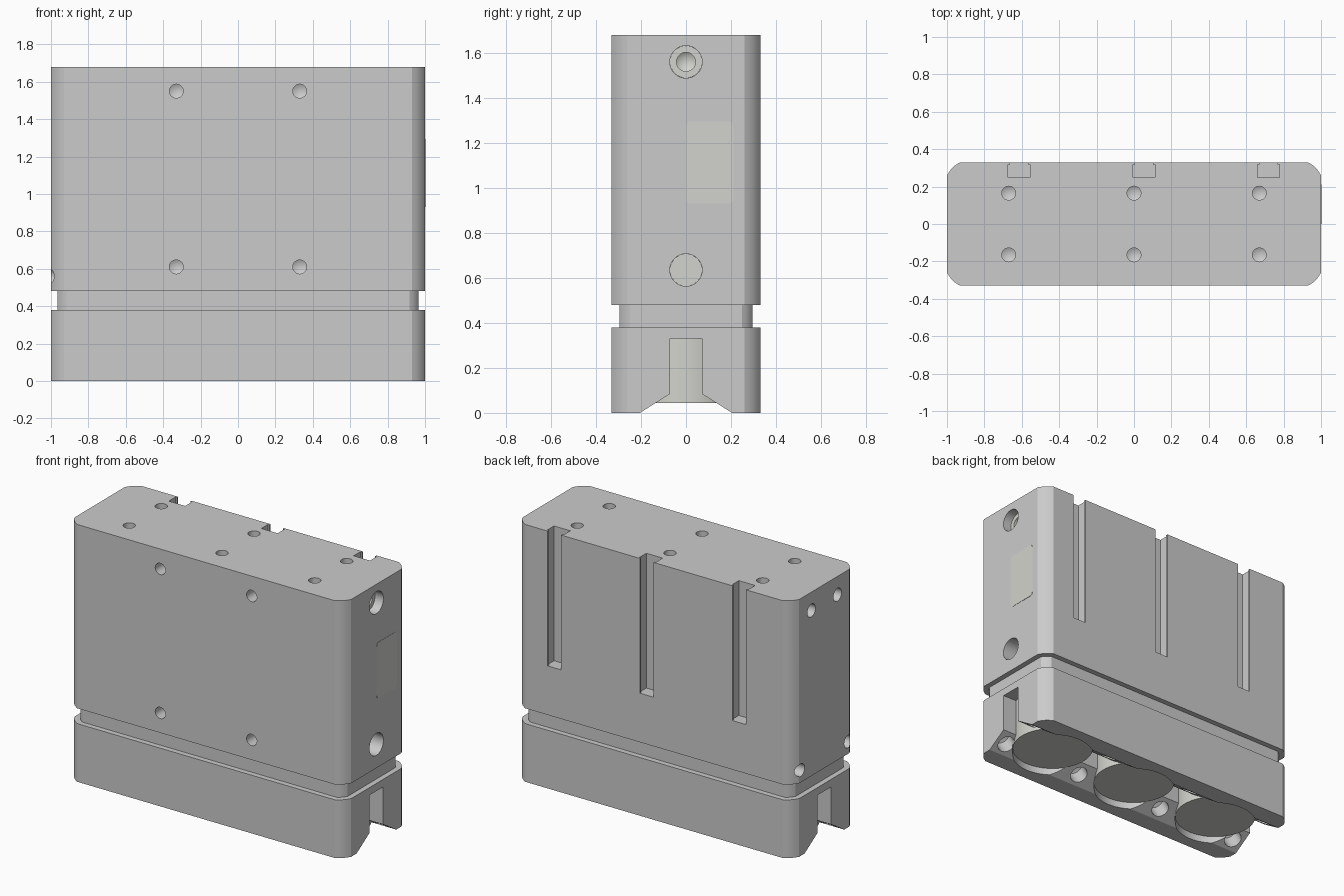
import bpy, bmesh
from math import radians, cos, sin, pi
from mathutils import Matrix, Vector

old = bpy.data.objects.get("Cube")
if old:
    bpy.data.objects.remove(old, do_unlink=True)


def finish(name, bm):
    bmesh.ops.recalc_face_normals(bm, faces=bm.faces)
    mesh = bpy.data.meshes.new(name)
    bm.to_mesh(mesh)
    bm.free()
    obj = bpy.data.objects.new(name, mesh)
    bpy.context.collection.objects.link(obj)
    return obj


def extrude(name, outline, start, end, axis="z"):
    """Prism from a 2D outline, pushed along z (xy outline) or x (yz outline)."""
    bm = bmesh.new()
    place = (lambda u, v: (u, v, start)) if axis == "z" else (lambda u, v: (start, u, v))
    face = bm.faces.new([bm.verts.new(place(u, v)) for u, v in outline])
    grown = bmesh.ops.extrude_face_region(bm, geom=[face])["geom"]
    step = Vector((0, 0, end - start)) if axis == "z" else Vector((end - start, 0, 0))
    bmesh.ops.translate(bm, vec=step, verts=[g for g in grown if isinstance(g, bmesh.types.BMVert)])
    return finish(name, bm)


def drill(name, mouth, direction, radius, depth, tip=0.0, lead=0.1, sides=32):
    """Cylinder entering the surface at mouth, with an optional conical tip."""
    d = Vector(direction).normalized()
    bm = bmesh.new()
    bmesh.ops.create_cone(bm, cap_ends=True, segments=sides, radius1=radius, radius2=radius,
                          depth=depth + lead)
    if tip:
        end = max(bm.faces, key=lambda f: f.calc_center_median().z)
        center = bmesh.ops.poke(bm, faces=[end])["verts"][0]
        center.co.z += tip
    middle = Vector(mouth) + d * (depth - lead) / 2
    turn = d.to_track_quat("Z", "Y").to_matrix().to_4x4()
    bmesh.ops.transform(bm, matrix=Matrix.Translation(middle) @ turn, verts=bm.verts)
    return finish(name, bm)


def cut(target, cutters):
    bpy.context.view_layer.objects.active = target
    for cutter in cutters:
        cutter.hide_render = True
        mod = target.modifiers.new("cut", "BOOLEAN")
        mod.object, mod.operation, mod.solver = cutter, "DIFFERENCE", "EXACT"
        bpy.ops.object.modifier_apply(modifier=mod.name)
        bpy.data.objects.remove(cutter, do_unlink=True)


def smooth(obj):
    bpy.ops.object.select_all(action="DESELECT")
    obj.select_set(True)
    bpy.context.view_layer.objects.active = obj
    bpy.ops.object.shade_smooth_by_angle(angle=radians(22))


def block_outline(hx, hy, c, bulge=0.008, steps=6):
    """Rectangle whose corners are replaced by shallow arcs."""
    corner = []
    for i in range(steps + 1):
        t = i / steps
        out = bulge * sin(pi * t) * 0.707
        corner.append((hx - c * t + out, hy - c * (1 - t) + out))
    pts = list(corner)
    pts += [(-x, y) for x, y in reversed(corner)]
    pts += [(-x, -y) for x, y in corner]
    pts += [(x, -y) for x, y in reversed(corner)]
    return pts


def rounded_rect(u0, u1, v0, v1, r, steps=5):
    centers = [(u1 - r, v1 - r), (u0 + r, v1 - r), (u0 + r, v0 + r), (u1 - r, v0 + r)]
    return [(u + r * cos(pi / 2 * (q + i / steps)), v + r * sin(pi / 2 * (q + i / steps)))
            for q, (u, v) in enumerate(centers) for i in range(steps + 1)]


HX, HY, TOP = 1.0, 0.33, 1.68

insert_mat = bpy.data.materials.new("insert_grey")
insert_mat.use_nodes = True
color = (0.65, 0.65, 0.61, 1)
insert_mat.diffuse_color = color
insert_mat.node_tree.nodes["Principled BSDF"].inputs["Base Color"].default_value = color

# Upper body
upper = extrude("upper_body", block_outline(HX, HY, 0.07), 0.48, TOP)
tools = []
# Undercut slots on the back
for cx in (-0.615, 0.053, 0.72):
    half = [(0.048, 0.4), (0.048, 0.318), (0.059, 0.318), (0.059, 0.249)]
    tee = [(cx + x, y) for x, y in half] + [(cx - x, y) for x, y in reversed(half)]
    tools.append(extrude("slot_cutter", tee, 0.8, TOP + 0.1))
# Threaded holes on the top and the front
for x in (-0.67, 0, 0.67):
    for y in (-0.165, 0.165):
        tools.append(drill("top_drill", (x, y, TOP), (0, 0, -1), 0.037, 0.12, 0.02))
for x in (-0.33, 0.33):
    for z in (0.61, 1.55):
        tools.append(drill("front_drill", (x, -HY, z), (0, 1, 0), 0.037, 0.1, 0.02))
# Ports on the right-hand end and pin holes on the other end
for z in (0.635, 1.56):
    tools.append(drill("port_drill", (HX, 0, z), (-1, 0, 0), 0.072, 0.15))
for side in (-1, 1):
    tools.append(drill("pin_drill", (-HX, side * 0.135, 1.56), (1, 0, 0), 0.042, 0.1, 0.02))
    tools.append(drill("corner_drill", (-HX, side * 0.245, 0.56), (1, 0, 0), 0.041, 0.1, 0.02))
cut(upper, tools)

# Port inserts, the upper one drilled
lower_port = drill("lower_port_insert", (HX - 0.1, 0, 0.635), (-1, 0, 0), 0.0715, 0.06, lead=0)
upper_port = drill("upper_port_insert", (HX - 0.06, 0, 1.56), (-1, 0, 0), 0.0715, 0.1, lead=0)
cut(upper_port, [drill("port_tip", (HX - 0.06, 0, 1.56), (-1, 0, 0), 0.042, 0.05, 0.03)])

# Label plate
label = extrude("label_plate", rounded_rect(0, 0.21, 0.93, 1.295, 0.022), HX - 0.01, HX + 0.002, "x")

# Neck
neck = extrude("neck", block_outline(0.965, 0.295, 0.047, 0.005), 0.37, 0.49)

# Base with a flared channel, magnet pockets and angled holes
base = extrude("base", block_outline(HX, HY, 0.07), 0, 0.38)
flare = [(0.284, -0.05), (0.07, 0.085), (0.07, 0.33)]
channel = flare + [(-y, z) for y, z in reversed(flare)]
tools = [extrude("channel_cutter", channel, -1.1, 1.1, "x")]
magnets = []
for x in (-0.66, 0, 0.66):
    tools.append(drill("pocket_cutter", (x, 0, 0), (0, 0, 1), 0.25, 0.06, sides=64))
    magnets.append(drill("magnet", (x, 0, 0.045), (0, 0, 1), 0.249, 0.29, lead=0, sides=64))
for x in (-0.92, -0.33, 0.33, 0.92):
    for side in (-1, 1):
        tools.append(drill("slope_drill", (x, side * 0.14, 0.041), (0, side * 0.53, 0.85),
                           0.055, 0.1, 0.02))
cut(base, tools)

for obj in [lower_port, upper_port, label] + magnets:
    obj.data.materials.append(insert_mat)
for obj in [upper, neck, base, lower_port, upper_port] + magnets:
    smooth(obj)
